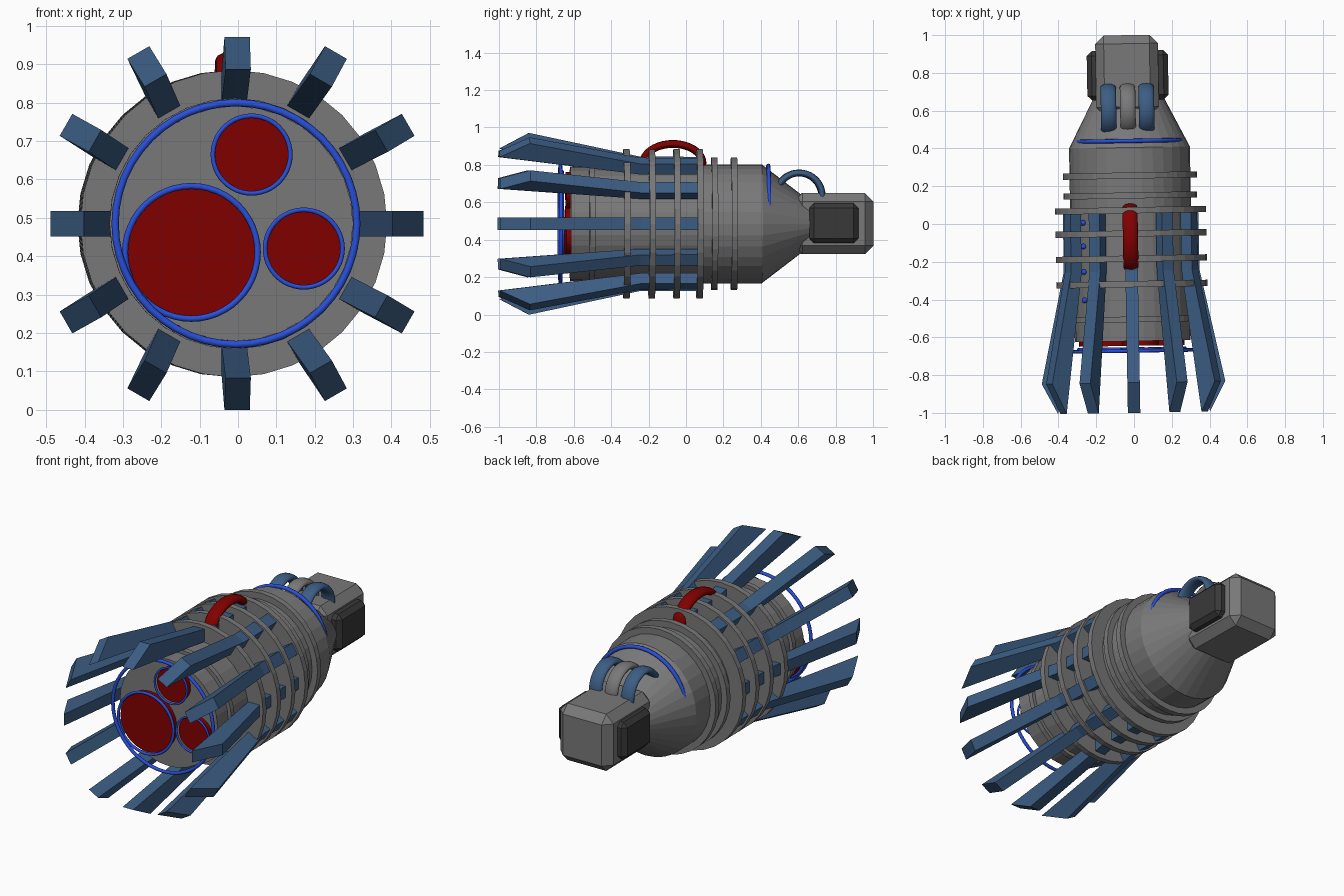
import bpy, bmesh, math
from mathutils import Matrix, Vector

if "Cube" in bpy.data.objects:
    bpy.data.objects.remove(bpy.data.objects["Cube"])

CZ = 0.485  # height of the long axis
# whole model leans one degree about z
PLACE = Matrix.Translation((-0.017, 0, CZ)) @ Matrix.Rotation(math.radians(1), 4, 'Z')


def mat(name, rgb):
    m = bpy.data.materials.new(name)
    m.diffuse_color = (*rgb, 1)
    m.use_nodes = True
    m.node_tree.nodes["Principled BSDF"].inputs["Base Color"].default_value = m.diffuse_color
    return m


GREY = mat("mid_grey", (0.19, 0.19, 0.19))
DARK = mat("dark_grey", (0.04, 0.04, 0.04))
STEEL = mat("steel_blue", (0.045, 0.11, 0.23))
BLUE = mat("bright_blue", (0.022, 0.08, 0.70))
RED = mat("deep_red", (0.22, 0.0, 0.0))


def finish(name, bm, material, smooth=False):
    bmesh.ops.recalc_face_normals(bm, faces=bm.faces[:])
    bm.transform(PLACE)
    me = bpy.data.meshes.new(name)
    bm.to_mesh(me)
    bm.free()
    me.materials.append(material)
    for p in me.polygons:
        p.use_smooth = smooth
    ob = bpy.data.objects.new(name, me)
    bpy.context.collection.objects.link(ob)
    return ob


def skin(bm, loops, closed=False):
    n = len(loops[0])
    pairs = list(zip(loops, loops[1:]))
    if closed:
        pairs.append((loops[-1], loops[0]))
    for a, b in pairs:
        for i in range(n):
            j = (i + 1) % n
            bm.faces.new((a[i], a[j], b[j], b[i]))
    if not closed:
        bm.faces.new(loops[0])
        bm.faces.new(loops[-1])


def lathe(name, profile, material, x=0, z=0, n=32):
    """Solid along y; profile rows are (y, x radius, z radius)."""
    bm = bmesh.new()
    loops = []
    for y, rx, rz in profile:
        loops.append([bm.verts.new((x + rx * math.cos(t), y, z + rz * math.sin(t)))
                      for t in (2 * math.pi * i / n for i in range(n))])
    skin(bm, loops)
    return finish(name, bm, material)


def disc(name, y0, y1, r, material, x=0, z=0, n=32):
    return lathe(name, [(y0, r, r), (y1, r, r)], material, x, z, n)


def hoop(name, y, R, r, material, x=0, z=0):
    """Thin torus facing y."""
    bm = bmesh.new()
    loops = []
    for i in range(48):
        t = 2 * math.pi * i / 48
        loops.append([bm.verts.new((x + (R + r * math.cos(s)) * math.cos(t), y + r * math.sin(s),
                                    z + (R + r * math.cos(s)) * math.sin(t)))
                      for s in (2 * math.pi * k / 8 for k in range(8))])
    skin(bm, loops, True)
    return finish(name, bm, material, True)


def arch(name, x, y, z, ry, rz, wide, thick, material):
    """Half hoop in the y-z plane with an oval section."""
    bm = bmesh.new()
    loops = []
    for i in range(25):
        t = math.radians(-15 + 210 * i / 24)
        loops.append([bm.verts.new((x + wide * math.cos(s),
                                    y + (ry + thick * math.sin(s)) * math.cos(t),
                                    z + (rz + thick * math.sin(s)) * math.sin(t)))
                      for s in (2 * math.pi * k / 12 for k in range(12))])
    skin(bm, loops)
    return finish(name, bm, material, True)


def box(name, lo, hi, bevel, material):
    bm = bmesh.new()
    bmesh.ops.create_cube(bm, size=1)
    lo, hi = Vector(lo), Vector(hi)
    for v in bm.verts:
        v.co = [(lo[k] + hi[k]) / 2 + v.co[k] * (hi[k] - lo[k]) for k in range(3)]
    bmesh.ops.bevel(bm, geom=bm.edges[:], offset=bevel, segments=1, affect='EDGES')
    return finish(name, bm, material)


# body: inner core, rear barrel and the cone that flattens toward the end block
disc("inner_core", -0.62, 0.1, 0.306, GREY)
lathe("rear_barrel", [(0.06, 0.32, 0.318), (0.405, 0.32, 0.318),
                      (0.67, 0.185, 0.115), (0.72, 0.16, 0.10)], GREY)

# flange rings
for i, (y0, y1, r) in enumerate([(-0.52, -0.49, 0.327), (-0.335, -0.302, 0.4),
                                 (-0.20, -0.167, 0.4), (-0.067, -0.034, 0.4),
                                 (0.056, 0.089, 0.4), (0.135, 0.167, 0.354),
                                 (0.24, 0.273, 0.354)]):
    disc(f"flange_ring_{i + 1}", y0, y1, r, GREY)

# twelve flared bars; those between the four main directions stand further out
BAR = [(0.075, 0.295), (0.075, 0.358), (-0.25, 0.36), (-0.84, 0.486),
       (-1.0, 0.402), (-0.25, 0.295)]
for i in range(12):
    out = 0.029 if i % 3 else 0
    bm = bmesh.new()
    sides = [[bm.verts.new((x, y, r + out)) for y, r in BAR] for x in (-0.033, 0.033)]
    skin(bm, sides)
    bm.transform(Matrix.Rotation(math.radians(30 * i), 4, 'Y'))
    finish(f"flared_bar_{i + 1}", bm, STEEL)

# front lenses with rims, and the large front hoop
for name, x, z, r, t in [("large", -0.116, -0.075, 0.169, 0.008),
                         ("top", 0.041, 0.18, 0.097, 0.006),
                         ("side", 0.177, -0.065, 0.097, 0.006)]:
    disc(name + "_lens", -0.645, -0.60, r, RED, x, z, 40)
    hoop(name + "_lens_rim", -0.66, r + 0.004, t, BLUE, x, z)
hoop("front_hoop", -0.672, 0.315, 0.0095, BLUE)

# hoop half sunk in the cone
hoop("cone_hoop", 0.44, 0.28, 0.011, BLUE, 0, 0.031)

# carrying handle
arch("handle", -0.003, -0.07, 0.325, 0.158, 0.102, 0.04, 0.021, RED)

# three hoses from the cone to the end block
for name, x, m in [("left_hose", -0.107, STEEL), ("middle_hose", -0.005, GREY),
                   ("right_hose", 0.094, STEEL)]:
    arch(name, x, 0.605, 0.15, 0.122, 0.122, 0.041, 0.018, m)

# end block with dark side pads
box("end_block", (-0.172, 0.575, -0.162), (0.16, 1.0, 0.164), 0.045, GREY)
for name, a, b in [("left_pad", -0.218, -0.12), ("right_pad", 0.105, 0.212)]:
    box(name, (a, 0.657, -0.103), (b, 0.918, 0.11), 0.025, DARK)

# small studs on the upper left of the core
for i, y in enumerate((0.01, -0.115, -0.25, -0.40)):
    bm = bmesh.new()
    bmesh.ops.create_uvsphere(bm, u_segments=10, v_segments=6, radius=0.015)
    bm.transform(Matrix.Translation((-0.251, y, 0.18)))
    finish(f"stud_{i + 1}", bm, BLUE, True)
